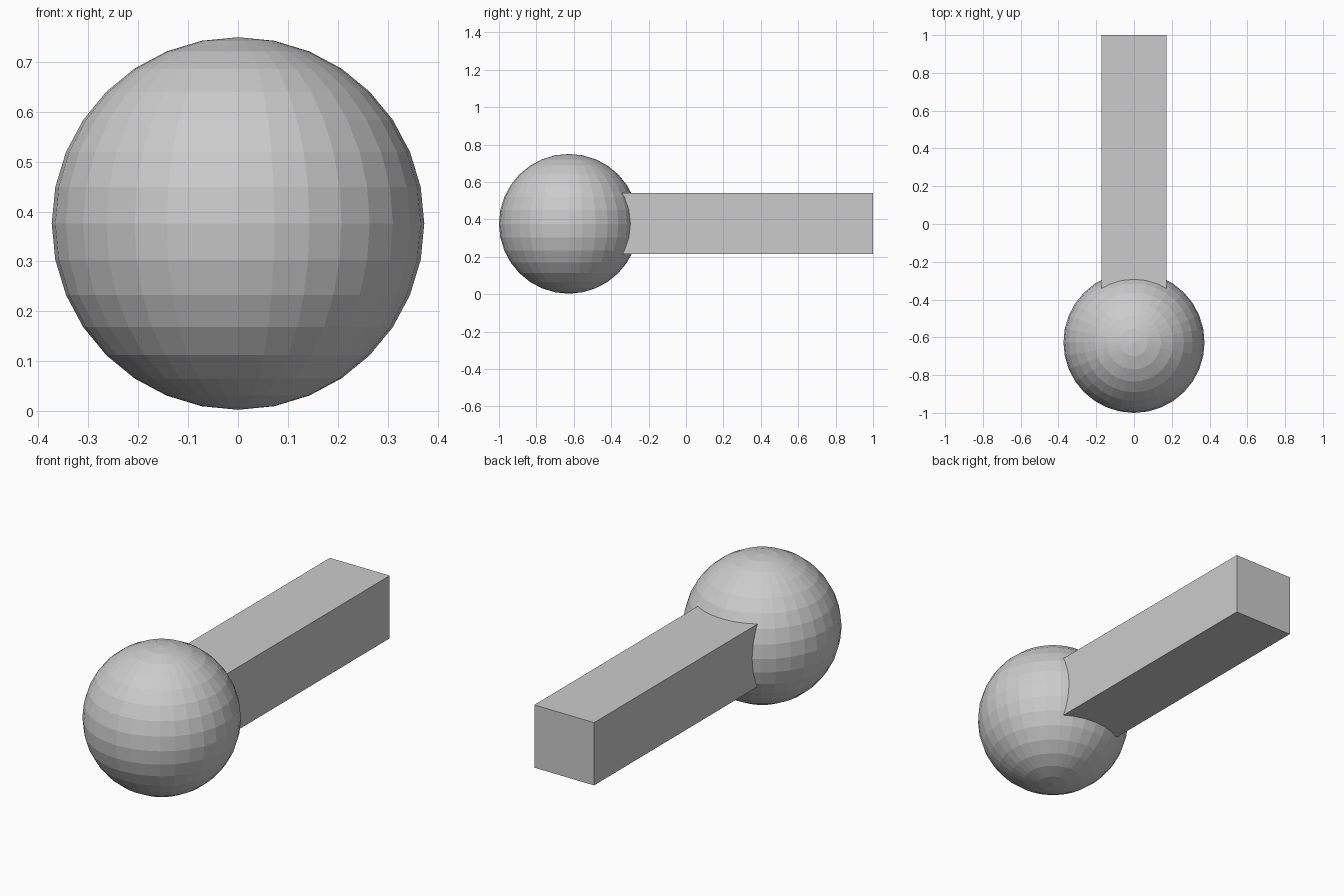
import bpy

if "Cube" in bpy.data.objects:
    bpy.data.objects.remove(bpy.data.objects["Cube"])

# Faceted ball head at the front
R = 0.3735
bpy.ops.mesh.primitive_uv_sphere_add(segments=32, ring_count=16, radius=R,
                                     location=(0, -1 + R, 0.376))
bpy.context.object.name = "ball_head"

# Square-edged bar running back from inside the ball
y0, y1 = -0.5, 1.0
z0, z1 = 0.214, 0.54
bpy.ops.mesh.primitive_cube_add(size=1, location=(0, (y0 + y1) / 2, (z0 + z1) / 2))
bar = bpy.context.object
bar.name = "handle_bar"
bar.scale = (0.344, y1 - y0, z1 - z0)
bpy.ops.object.transform_apply(location=False, rotation=False, scale=True)
